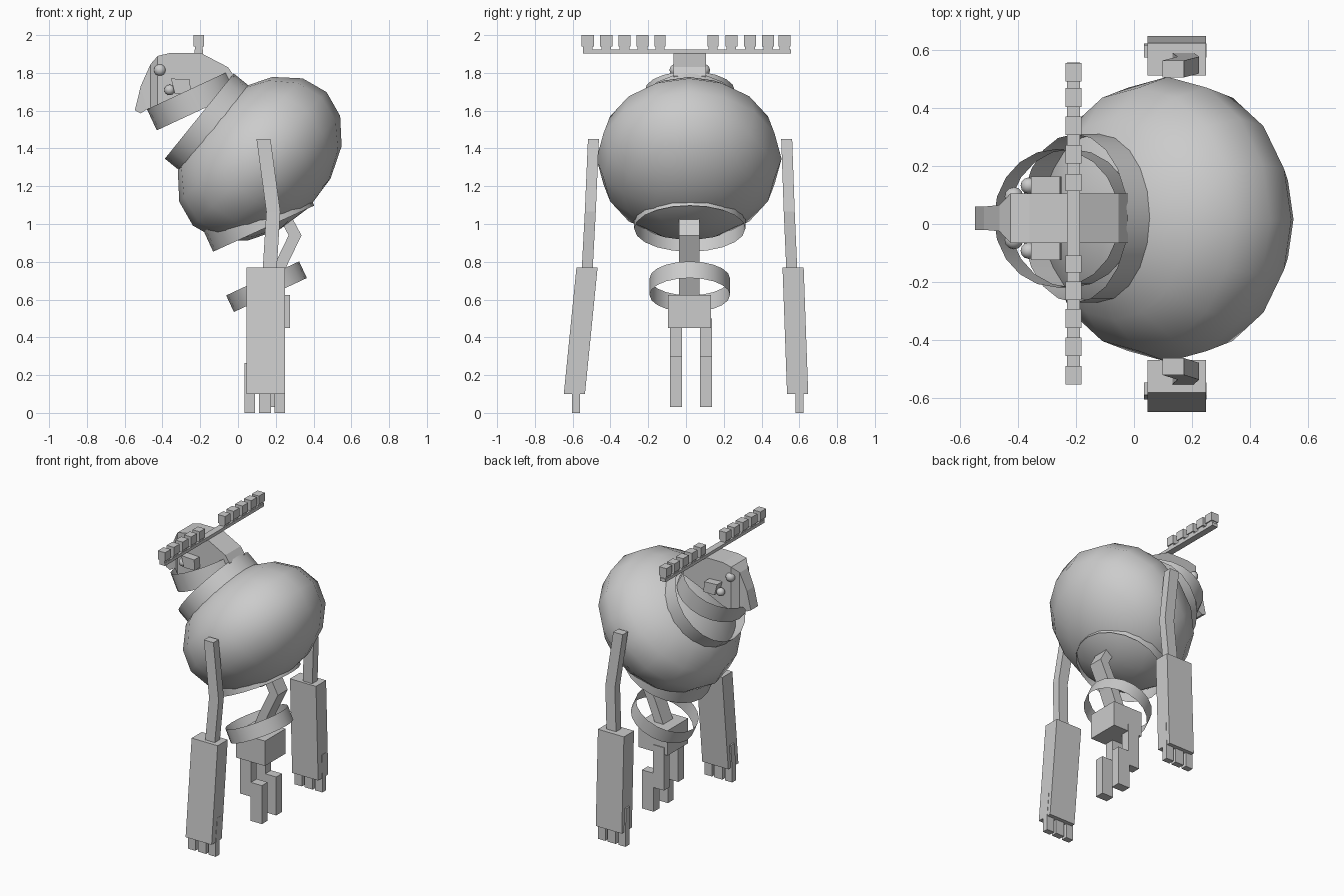
import bpy, bmesh, math
from mathutils import Matrix

if "Cube" in bpy.data.objects:
    bpy.data.objects.remove(bpy.data.objects["Cube"])


def finish(bm, name, smooth=False):
    bmesh.ops.recalc_face_normals(bm, faces=bm.faces)
    me = bpy.data.meshes.new(name)
    bm.to_mesh(me)
    bm.free()
    for p in me.polygons:
        p.use_smooth = smooth
    ob = bpy.data.objects.new(name, me)
    bpy.context.collection.objects.link(ob)
    return ob


def loft(name, sections):
    """Capped skin through four-point sections."""
    bm = bmesh.new()
    rows = [[bm.verts.new(p) for p in s] for s in sections]
    for a, b in zip(rows, rows[1:]):
        for i in range(4):
            j = (i + 1) % 4
            bm.faces.new((a[i], a[j], b[j], b[i]))
    bm.faces.new(rows[0])
    bm.faces.new(rows[-1])
    return finish(bm, name)


def limb(name, path, hx, hy):
    """Rectangular bar with horizontal sections along a path."""
    return loft(name, [[(x - hx, y - hy, z), (x + hx, y - hy, z),
                        (x + hx, y + hy, z), (x - hx, y + hy, z)] for x, y, z in path])


def box(name, x0, x1, y0, y1, z0, z1):
    cx, cy = (x0 + x1) / 2, (y0 + y1) / 2
    return limb(name, [(cx, cy, z0), (cx, cy, z1)], (x1 - x0) / 2, (y1 - y0) / 2)


def ring(name, x, z, radius, height, tilt):
    """Open tube tilted about y."""
    bm = bmesh.new()
    bmesh.ops.create_cone(bm, cap_ends=False, segments=20, radius1=radius,
                          radius2=radius, depth=height)
    bm.transform(Matrix.Translation((x, MID, z)) @ Matrix.Rotation(-math.radians(tilt), 4, 'Y'))
    return finish(bm, name, True)


def ball(name, loc, scale, tilt=0, u=12, v=8):
    bm = bmesh.new()
    bmesh.ops.create_uvsphere(bm, u_segments=u, v_segments=v, radius=1)
    bm.transform(Matrix.Translation(loc) @ Matrix.Rotation(-math.radians(tilt), 4, 'Y')
                 @ Matrix.Diagonal((*scale, 1)))
    return finish(bm, name, True)


MID = 0.02

# Flattened, tilted body and the open bands around it
ball("body", (0.115, 0.016, 1.345), (0.5, 0.49, 0.367), 45, 16, 8)
ring("collar", -0.16, 1.535, 0.29, 0.115, 51)
ring("head_band", -0.24, 1.652, 0.238, 0.123, 25)
ring("hip_band", 0.111, 1.03, 0.294, 0.12, 24.5)
ring("waist_band", 0.151, 0.668, 0.213, 0.097, 25)

# Head with narrow beak: top x, top z, bottom x, bottom z, half width
head = [(-0.546, 1.602, -0.515, 1.586, 0.04), (-0.515, 1.73, -0.483, 1.607, 0.04),
        (-0.463, 1.846, -0.463, 1.60, 0.045), (-0.425, 1.89, -0.425, 1.59, 0.085),
        (-0.36, 1.905, -0.36, 1.60, 0.085), (-0.196, 1.905, -0.19, 1.68, 0.085),
        (-0.053, 1.83, -0.06, 1.735, 0.085), (-0.02, 1.783, -0.03, 1.75, 0.085)]
loft("head", [[(tx, MID - w, tz), (tx, MID + w, tz), (bx, MID + w, bz), (bx, MID - w, bz)]
              for tx, tz, bx, bz, w in head])

# Eyes and cheek blocks on both sides
for side, s in (("right", -1), ("left", 1)):
    ball(side + "_eye", (-0.413, MID + s * 0.075, 1.815), (0.032,) * 3)
    ball(side + "_small_eye", (-0.362, MID + s * 0.112, 1.71), (0.028,) * 3)
    ys = [MID + s * 0.08, MID + s * 0.143]
    loft(side + "_cheek", [[(-0.355, y, 1.77), (-0.255, y, 1.765),
                            (-0.25, y, 1.692), (-0.335, y, 1.692)] for y in ys])

# Crest bar with a row of lamps
box("crest_bar", -0.23, -0.185, -0.545, 0.555, 1.903, 1.925)
for i, y in enumerate((-0.52, -0.422, -0.325, -0.23, -0.138, 0.143, 0.24, 0.338, 0.435, 0.522)):
    h = 0.026 + 0.013 * abs(y) / 0.52 - 0.006 + 0.006
    h = min(h, 0.032)
    box(f"lamp_stem_{i}", -0.228, -0.187, y - h + 0.006, y + h - 0.006, 1.92, 1.945)
    box(f"lamp_{i}", -0.236, -0.18, y - h, y + h, 1.94, 2.0)

# Spine, pelvis and stepped legs
limb("spine", [(0.235, 0.017, 1.065), (0.302, 0.017, 0.94), (0.22, 0.017, 0.77),
               (0.155, 0.017, 0.61)], 0.034, 0.054)
box("pelvis", 0.05, 0.276, -0.095, 0.132, 0.45, 0.625)
for side, y in (("right", -0.053), ("left", 0.106)):
    box(side + "_upper_leg", 0.075, 0.16, y - 0.032, y + 0.032, 0.2, 0.5)
    box(side + "_lower_leg", 0.155, 0.245, y - 0.032, y + 0.032, 0.03, 0.3)

# Arms: shoulder y, elbow y, forearm top y, forearm bottom y, finger y
for side, ys in (("right", (-0.49, -0.523, -0.524, -0.591, -0.583)),
                 ("left", (0.533, 0.56, 0.567, 0.591, 0.6))):
    a, b, c, d, f = ys
    limb(side + "_upper_arm", [(0.135, a, 1.45), (0.187, (a + b) / 2, 1.065),
                               (0.168, b, 0.76)], 0.037, 0.029)
    limb(side + "_forearm", [(0.147, c, 0.77), (0.147, d, 0.1)], 0.101, 0.056)
    slope = (c - d) / 0.67
    for i, (x, hx, top) in enumerate(((0.063, 0.028, 0.265), (0.143, 0.032, 0.12),
                                      (0.221, 0.029, 0.265))):
        limb(f"{side}_finger_{i}", [(x, f, 0.0), (x, f, 0.1),
                                    (x, f + slope * (top - 0.1), top)], hx, 0.021)
